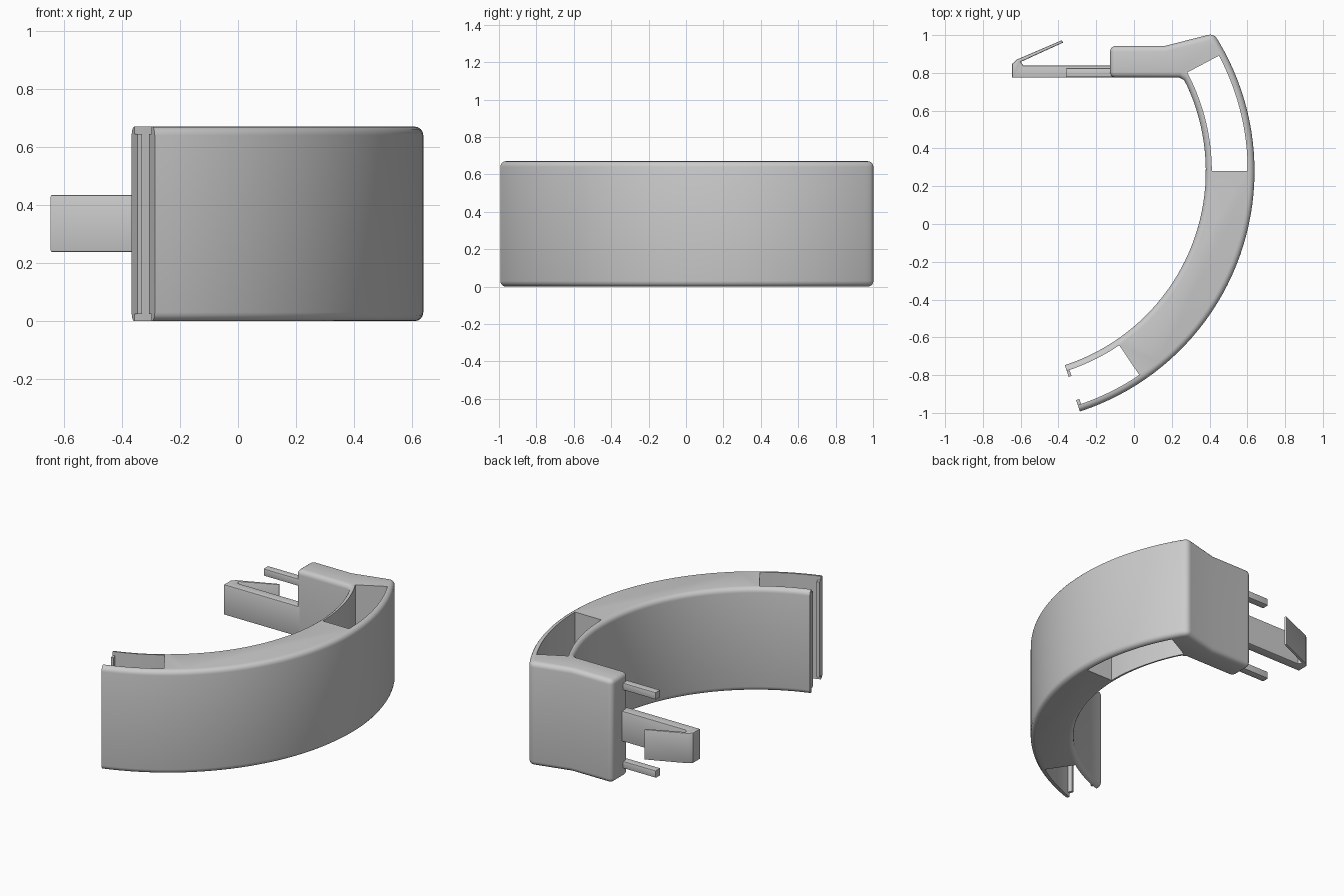
import bpy, bmesh
from math import radians, cos, sin

if "Cube" in bpy.data.objects:
    bpy.data.objects.remove(bpy.data.objects["Cube"])

HEIGHT = 0.67
CX, CY = -0.70, 0.28            # centre of the curved band
R_IN, R_OUT = 1.08, 1.338       # band faces
SLOT_IN, SLOT_OUT = 1.112, 1.302  # inside faces of the thin walls
END = -72                       # open end of the band, degrees

grey = bpy.data.materials.new("plain_grey")
grey.use_nodes = True
grey.diffuse_color = (0.6, 0.6, 0.6, 1)
grey.node_tree.nodes["Principled BSDF"].inputs["Base Color"].default_value = (0.6, 0.6, 0.6, 1)


def arc(r, a0, a1, n):
    steps = [radians(a0 + (a1 - a0) * i / n) for i in range(n + 1)]
    return [(CX + r * cos(a), CY + r * sin(a)) for a in steps]


def sector(r0, r1, a0, a1, n=24):
    return arc(r1, a0, a1, n) + arc(r0, a1, a0, n)


def extrude(name, outline, z0, z1, bevel=0, choose=None, segments=4):
    """Extrude a plan outline; round the edges picked by choose."""
    bm = bmesh.new()
    base = bm.faces.new([bm.verts.new((x, y, z0)) for x, y in outline])
    top = bmesh.ops.extrude_face_region(bm, geom=[base])["geom"]
    for v in top:
        if isinstance(v, bmesh.types.BMVert):
            v.co.z = z1
    bmesh.ops.recalc_face_normals(bm, faces=bm.faces)
    if bevel:
        edges = [e for e in bm.edges if choose(e)]
        bmesh.ops.bevel(bm, geom=edges, offset=bevel, segments=segments,
                        profile=0.5, affect='EDGES', clamp_overlap=True)
    mesh = bpy.data.meshes.new(name)
    bm.to_mesh(mesh)
    bm.free()
    mesh.materials.append(grey)
    obj = bpy.data.objects.new(name, mesh)
    bpy.context.collection.objects.link(obj)
    return obj


def is_rim(e):
    return abs(e.verts[0].co.z - e.verts[1].co.z) < 1e-4


# Curved band with the solid head at the back
outer = arc(R_OUT, END, 33, 44)
inner = arc(R_IN, 25, END, 40)
head = [(0.165, 0.943), (-0.127, 0.943), (-0.127, 0.775), (0.24, 0.775), (0.264, 0.762)]
corners = [outer[-1], head[1], head[2]]
end_pair = [outer[0], inner[-1]]


def near(v, points):
    return any(abs(v.co.x - x) + abs(v.co.y - y) < 1e-4 for x, y in points)


def body_edges(e):
    if is_rim(e):
        return not all(near(v, end_pair) for v in e.verts)
    return near(e.verts[0], corners)


body = extrude("curved_body", outer + head + inner, 0, HEIGHT, 0.03, body_edges)

# Through slots: one near the head, one at the open end
for name, a0, a1 in (("head_slot_cutter", 0, 28), ("end_slot_cutter", END - 3, -56)):
    cutter = extrude(name, sector(SLOT_IN, SLOT_OUT, a0, a1), -0.1, HEIGHT + 0.1)
    cutter.hide_render = True
    cutter.hide_viewport = True
    cutter.display_type = 'WIRE'
    cut = body.modifiers.new(name, 'BOOLEAN')
    cut.operation = 'DIFFERENCE'
    cut.solver = 'EXACT'
    cut.object = cutter

# Lips that turn inward at the open end
for name, r0, r1 in (("inner_lip", R_IN + 0.015, 1.145), ("outer_lip", 1.274, R_OUT - 0.015)):
    extrude(name, sector(r0, r1, END, END + 0.8, 2), 0.025, HEIGHT - 0.025)

# Snap arm with its folded-back barb
clip = [(-0.1, 0.775), (-0.645, 0.775), (-0.645, 0.848), (-0.622, 0.87), (-0.382, 0.973),
        (-0.376, 0.96), (-0.6, 0.858), (-0.585, 0.838), (-0.1, 0.838)]
extrude("snap_arm", clip, 0.238, 0.435, 0.006, is_rim, 2)

# Locating pegs above and below the arm
for name, z in (("lower_peg", 0.058), ("upper_peg", 0.566)):
    peg = [(-0.36, 0.777), (-0.1, 0.777), (-0.1, 0.826), (-0.36, 0.826)]
    extrude(name, peg, z, z + 0.046, 0.005, lambda e: not is_rim(e) or e.verts[0].co.x != e.verts[1].co.x, 2)

# Smooth curves, crisp edges
bpy.ops.object.select_all(action='DESELECT')
for obj in bpy.context.collection.objects:
    if obj.type == 'MESH' and not obj.hide_render:
        obj.select_set(True)
        bpy.context.view_layer.objects.active = obj
bpy.ops.object.shade_smooth_by_angle(angle=radians(30))
